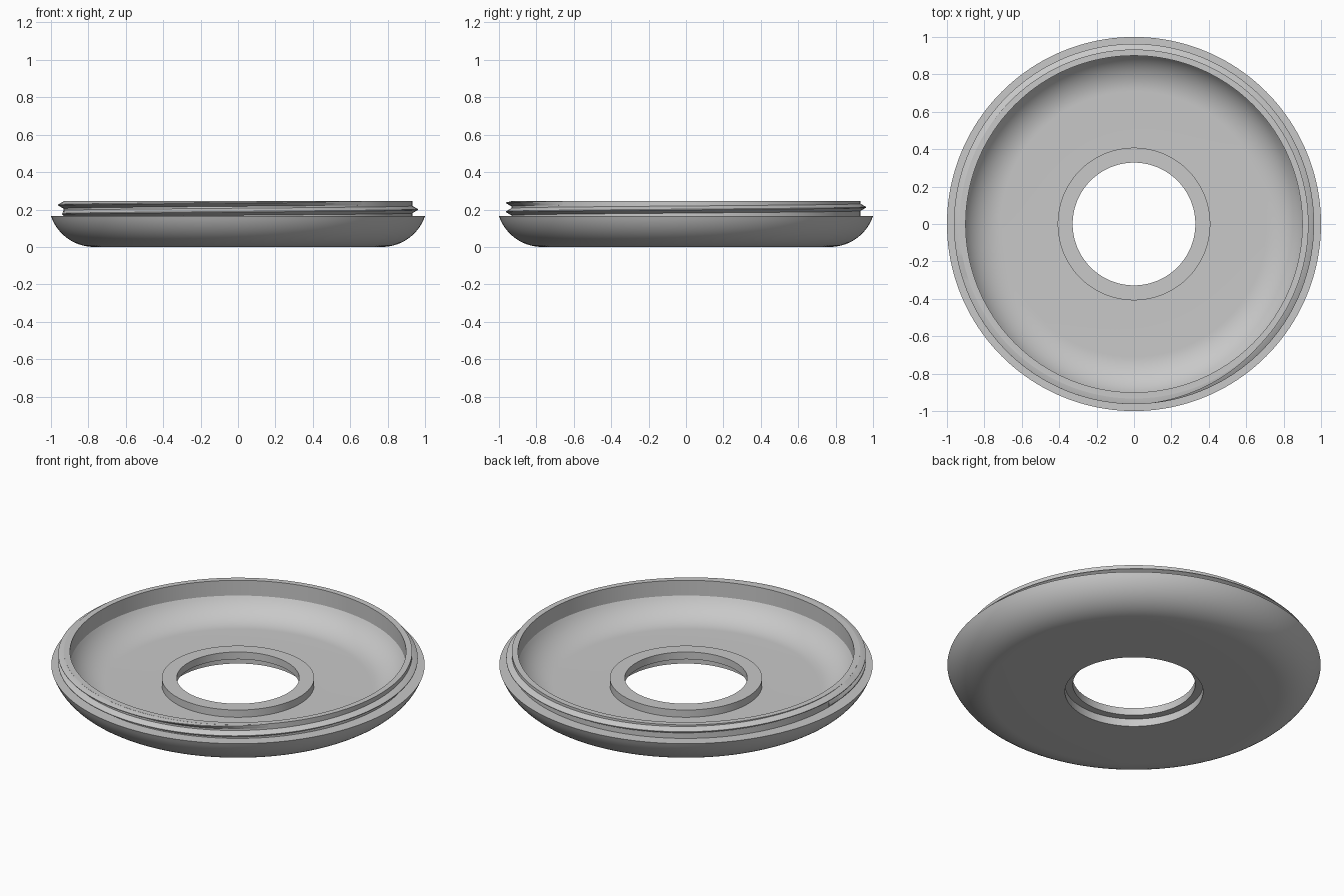
import bpy, bmesh, math

if "Cube" in bpy.data.objects:
    bpy.data.objects.remove(bpy.data.objects["Cube"])

SEGMENTS = 160

grey = bpy.data.materials.new("light grey")
grey.diffuse_color = (0.58, 0.58, 0.58, 1)
grey.use_nodes = True
grey.node_tree.nodes["Principled BSDF"].inputs["Base Color"].default_value = grey.diffuse_color


def finish(bm, name):
    bmesh.ops.recalc_face_normals(bm, faces=bm.faces)
    mesh = bpy.data.meshes.new(name)
    bm.to_mesh(mesh)
    bm.free()
    mesh.materials.append(grey)
    obj = bpy.data.objects.new(name, mesh)
    bpy.context.collection.objects.link(obj)
    bpy.ops.object.select_all(action='DESELECT')
    bpy.context.view_layer.objects.active = obj
    obj.select_set(True)
    bpy.ops.object.shade_smooth_by_angle(angle=math.radians(28))
    return obj


def skin(bm, rings, closed):
    """Bridge successive closed loops of vertices."""
    n = len(rings[0])
    last = len(rings) if closed else len(rings) - 1
    for i in range(last):
        a, b = rings[i], rings[(i + 1) % len(rings)]
        for j in range(n):
            k = (j + 1) % n
            bm.faces.new((a[j], a[k], b[k], b[j]))


def bowl_arc(r0, z0, r1, z1, steps=14):
    """Arc that leaves (r0, z0) level and rises to (r1, z1)."""
    dr, dz = r1 - r0, z1 - z0
    rad = (dr * dr + dz * dz) / (2 * dz)
    end = math.atan2(dr, rad - dz)
    return [(r0 + rad * math.sin(end * i / steps),
             z0 + rad * (1 - math.cos(end * i / steps))) for i in range(steps + 1)]


# Dish body: curved shell, threaded neck, raised collar and recessed hole
profile = [(0.37, 0.0)]
profile += bowl_arc(0.77, 0.0, 1.0, 0.165)               # outer shell
profile += [(0.933, 0.165), (0.933, 0.245), (0.90, 0.245)]  # ledge and neck
profile += bowl_arc(0.71, 0.045, 0.90, 0.155)[::-1]      # inner bowl
profile += [(0.408, 0.045), (0.408, 0.088), (0.328, 0.088),  # collar
            (0.328, 0.045), (0.37, 0.045)]               # hole and recess

bm = bmesh.new()
rings = []
for s in range(SEGMENTS):
    a = math.tau * s / SEGMENTS
    rings.append([bm.verts.new((r * math.cos(a), r * math.sin(a), z)) for r, z in profile])
skin(bm, rings, True)
finish(bm, "dish_body")

# Screw thread: V-shaped ridge winding up the neck, fading at both ends
START, END, PITCH = 180, 675, 0.048
bm = bmesh.new()
rings = []
steps = 240
for s in range(steps + 1):
    deg = START + (END - START) * s / steps
    a = math.radians(deg)
    fade = min(1, (deg - START) / 40 + 0.2, (END - deg) / 40 + 0.02)
    mid = 0.176 + PITCH * (deg - START) / 360
    section = [(0.925, -0.021), (0.933, -0.019), (0.933 + 0.03 * fade, -0.002),
               (0.933 + 0.03 * fade, 0.002), (0.933, 0.019), (0.925, 0.021)]
    rings.append([bm.verts.new((r * math.cos(a), r * math.sin(a),
                                min(0.2445, max(0.1655, mid + dz)))) for r, dz in section])
skin(bm, rings, False)
bm.faces.new(rings[0])
bm.faces.new(rings[-1])
finish(bm, "screw_thread")
